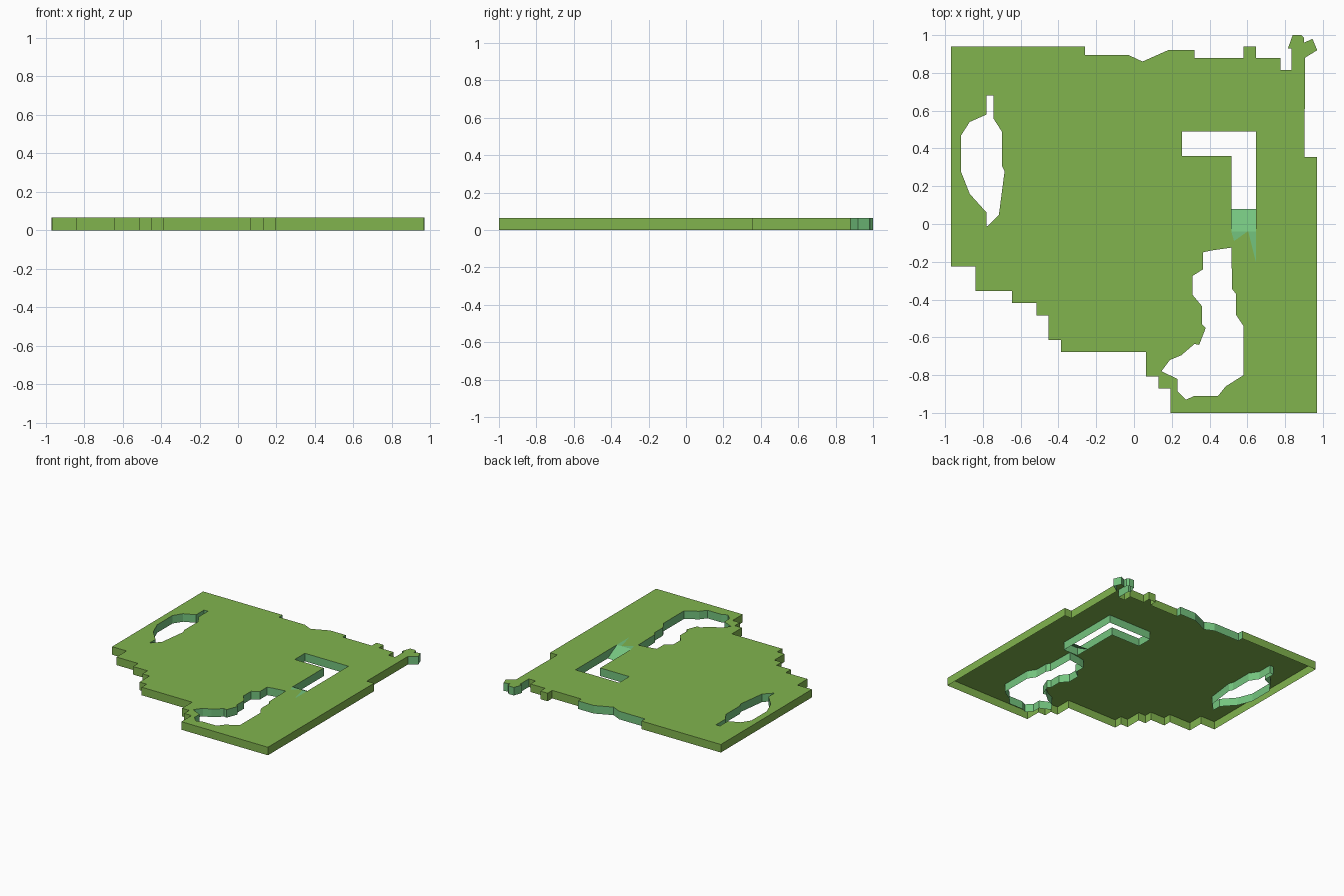
import bpy
import bmesh
from mathutils import Vector

CELL = 0.0645      # land plan grid size
THICK = 0.065      # height of the land shell
GRASS, BANK = 0, 1

cube = bpy.data.objects.get("Cube")
if cube:
    bpy.data.objects.remove(cube, do_unlink=True)


def material(name, colour):
    mat = bpy.data.materials.new(name)
    mat.use_nodes = True
    mat.diffuse_color = colour
    bsdf = next(n for n in mat.node_tree.nodes if n.type == 'BSDF_PRINCIPLED')
    bsdf.inputs["Base Color"].default_value = colour
    bsdf.inputs["Roughness"].default_value = 0.9
    return mat


grass = material("grass green", (0.22, 0.455, 0.076, 1))
bank = material("bank teal green", (0.175, 0.55, 0.21, 1))


def finish(bm, name, materials):
    mesh = bpy.data.meshes.new(name)
    bm.to_mesh(mesh)
    bm.free()
    for mat in materials:
        mesh.materials.append(mat)
    obj = bpy.data.objects.new(name, mesh)
    bpy.context.scene.collection.objects.link(obj)
    return obj


def on_grid(cells):
    """Cell corners counted from the middle column and the front row."""
    return [(cx * CELL, cy * CELL - 1) for cx, cy in cells]


def hundredths(points):
    return [(px / 100, py / 100) for px, py in points]


# Coast outline, clockwise: wavy back edge, tuft at the corner, stepped front
back_coast = hundredths([
    (-97, 94), (-26, 94), (-26, 89.5), (-3, 89.5), (4.5, 86), (18, 92),
    (32, 92), (32, 88), (58, 88), (58, 94), (64.5, 94), (64.5, 88),
    (77.5, 88), (77.5, 81.5), (83.5, 81.5)])
tuft = hundredths([
    (83.5, 93), (81.5, 93), (84, 100), (88.5, 100), (90, 98.5), (90, 96),
    (94.5, 98), (97, 92), (90.5, 88)])
front_coast = on_grid([
    (14, 21), (15, 21), (15, 0), (3, 0), (3, 2), (2, 2), (2, 3), (1, 3),
    (1, 5), (-6, 5), (-6, 6), (-7, 6), (-7, 8), (-8, 8), (-8, 9),
    (-10, 9), (-10, 10), (-13, 10), (-13, 12), (-15, 12)])
coast = back_coast + tuft + front_coast

# Openings in the land, also clockwise
small_lake = hundredths([
    (-78, 68), (-74.5, 68), (-74.5, 56), (-70, 49), (-70, 31), (-68.5, 28),
    (-71.5, 5), (-78, -1.5), (-78, 6), (-87, 16), (-91.5, 27.5),
    (-91.5, 47), (-87, 54), (-78, 58)])
large_lake = hundredths([
    (51.5, -12.5), (52, -34.5), (54, -37), (54, -48), (58, -54), (58, -80),
    (48.5, -86), (44.5, -91), (32, -91), (27.5, -93), (23, -88.5),
    (23, -82), (14.5, -78), (19, -72), (25, -69.5), (32, -63.5),
    (34.5, -64), (38, -55), (36, -53), (36, -43.5), (31, -37.5),
    (31, -27.5), (36.5, -24), (36.5, -15), (41, -14)])
channel = hundredths([
    (25.5, 49), (64.5, 49), (64.5, -4), (51.5, -4), (51.5, 36), (25.5, 36)])


def coast_material(mid):
    """Only the wavy stretch and the tuft at the back are bare bank."""
    wavy = mid.y > 0.85 and -0.27 < mid.x < 0.33
    tufted = mid.y > 0.87 and mid.x > 0.8
    return BANK if wavy or tufted else GRASS


# Land shell: flat top with its openings, and walls hanging from every edge
bm = bmesh.new()
rings = []
for outline in (coast, small_lake, large_lake, channel):
    top = [bm.verts.new((x, y, THICK)) for x, y in outline]
    for a, b in zip(top, top[1:] + top[:1]):
        bm.edges.new((a, b))
    rings.append(top)
bmesh.ops.triangle_fill(bm, use_beauty=True, use_dissolve=False,
                        edges=bm.edges[:], normal=Vector((0, 0, 1)))
for face in bm.faces:
    face.normal_update()
    if face.normal.z < 0:
        face.normal_flip()
    face.material_index = GRASS

for top in rings:
    is_coast = top is rings[0]
    low = [bm.verts.new((v.co.x, v.co.y, 0)) for v in top]
    for i in range(len(top)):
        j = (i + 1) % len(top)
        quad = (top[i], top[j], low[j], low[i])
        face = bm.faces.new(quad if is_coast else quad[::-1])
        mid = (top[i].co + top[j].co) / 2
        face.material_index = coast_material(mid) if is_coast else BANK
# coast walls must look outward, opening walls into the opening
for face in bm.faces:
    face.normal_update()
back_wall = next(f for f in bm.faces
                 if abs(f.normal.y) > 0.9 and f.calc_center_median().y < -0.99)
if back_wall.normal.y > 0:
    for face in bm.faces:
        if abs(face.normal.z) < 0.5:
            face.normal_flip()
finish(bm, "land", [grass, bank])

# Ramp rising out of the channel, with thin tongues lying on the grass
bm = bmesh.new()
left, right, foot, lip, skin = 0.515, 0.645, 0.08, -0.04, THICK + 0.0006
for points in (
        [(left, foot, 0), (left, lip, THICK), (right, lip, THICK), (right, foot, 0)],
        [(0.605, lip, skin), (right, lip, skin), (right, -0.2, skin)],
        [(left, lip, skin), (0.6, lip, skin), (0.53, -0.09, skin)]):
    face = bm.faces.new([bm.verts.new(p) for p in points])
    face.normal_update()
    if face.normal.z < 0:
        face.normal_flip()
finish(bm, "channel_ramp", [bank])
